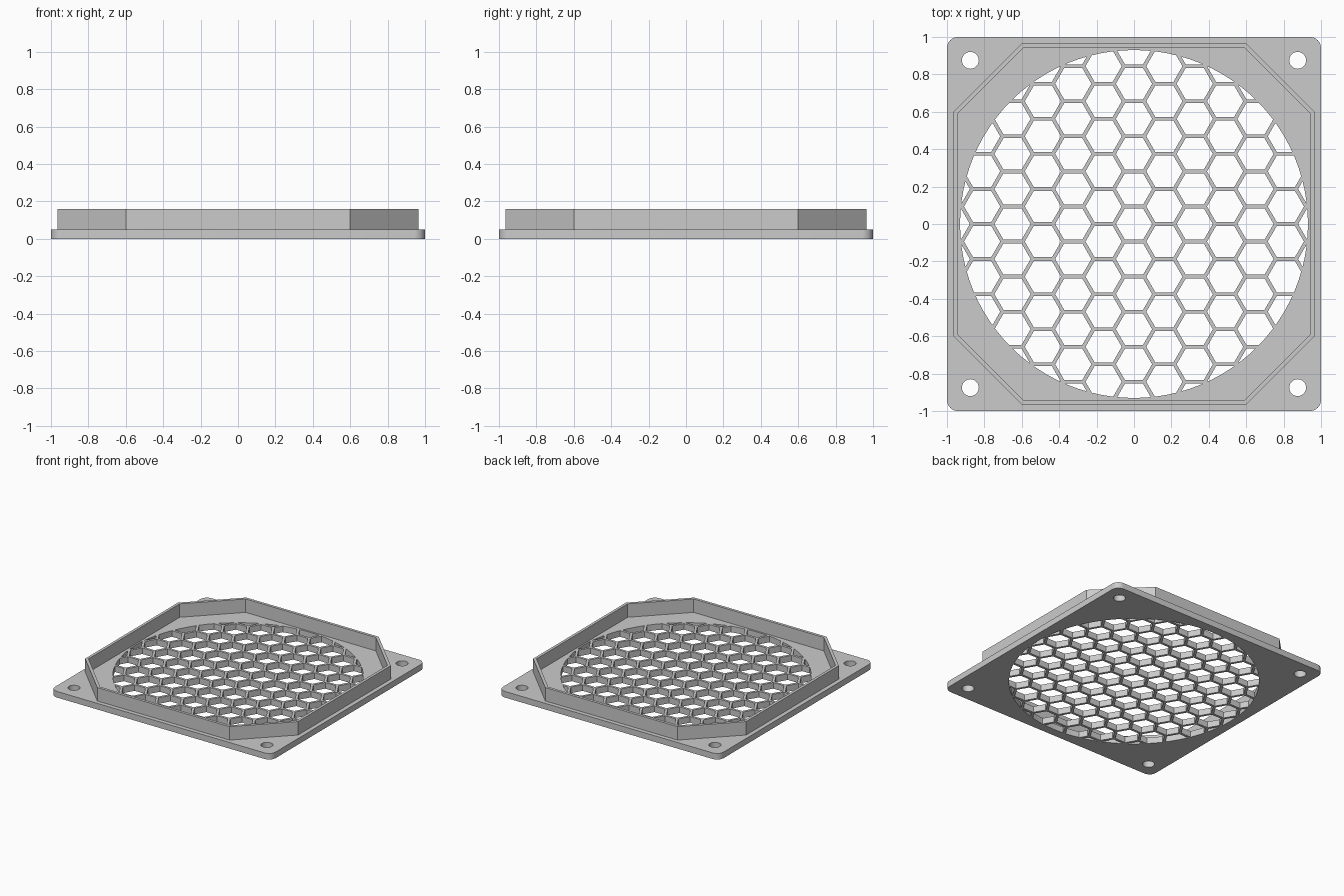
import bpy, bmesh
from math import sin, cos, pi, sqrt
from mathutils import Vector

cube = bpy.data.objects.get("Cube")
if cube:
    bpy.data.objects.remove(cube)

THICK, TOP = 0.05, 0.16
GRILLE_R, PITCH, WALL = 0.93, 0.1875, 0.02

grey = bpy.data.materials.new("plain grey")
grey.use_nodes = True
GREY = (0.6, 0.6, 0.6, 1)
grey.diffuse_color = GREY
grey.node_tree.nodes["Principled BSDF"].inputs["Base Color"].default_value = GREY


def arc(cx, cy, r, n, start=0.0, sweep=2 * pi, closed=True):
    steps = n if closed else n - 1
    return [Vector((cx + r * cos(start + sweep * i / steps),
                    cy + r * sin(start + sweep * i / steps))) for i in range(n)]


def rounded_square(half, r):
    c = half - r
    pts = []
    for k, (sx, sy) in enumerate(((1, 1), (-1, 1), (-1, -1), (1, -1))):
        pts += arc(sx * c, sy * c, r, 9, k * pi / 2, pi / 2, False)
    return pts


def octagon(half, flat):
    pts = []
    for sx, sy in ((1, 1), (-1, 1), (-1, -1), (1, -1)):
        corner = [Vector((sx * half, sy * flat)), Vector((sx * flat, sy * half))]
        pts += corner if sx * sy > 0 else corner[::-1]
    return pts


def clip(poly, boundary):
    """Keep the part of poly inside a convex counter-clockwise boundary."""
    for a, b in zip(boundary, boundary[1:] + boundary[:1]):
        side = [(b - a).cross(p - a) for p in poly]
        kept = []
        for i, p in enumerate(poly):
            j = (i + 1) % len(poly)
            if side[i] >= 0:
                kept.append(p)
            if side[i] * side[j] < 0:
                kept.append(p.lerp(poly[j], side[i] / (side[i] - side[j])))
        poly = kept
        if len(poly) < 3:
            return []
    return poly


def area(poly):
    return sum(p.cross(q) for p, q in zip(poly, poly[1:] + poly[:1])) / 2


def extruded(name, outlines, z0, z1):
    """Fill the first outline, leave the others open, and extrude."""
    curve = bpy.data.curves.new(name, 'CURVE')
    curve.dimensions = '2D'
    curve.fill_mode = 'BOTH'
    curve.extrude = (z1 - z0) / 2
    for outline in outlines:
        spline = curve.splines.new('POLY')
        spline.points.add(len(outline) - 1)
        for point, p in zip(spline.points, outline):
            point.co = (p.x, p.y, 0, 1)
        spline.use_cyclic_u = True
    helper = bpy.data.objects.new(name + " outline", curve)
    bpy.context.collection.objects.link(helper)
    graph = bpy.context.evaluated_depsgraph_get()
    mesh = bpy.data.meshes.new_from_object(helper.evaluated_get(graph))
    bpy.data.objects.remove(helper)
    bpy.data.curves.remove(curve)

    bm = bmesh.new()
    bm.from_mesh(mesh)
    bmesh.ops.remove_doubles(bm, verts=bm.verts, dist=1e-5)
    bmesh.ops.translate(bm, verts=bm.verts, vec=(0, 0, (z0 + z1) / 2))
    bmesh.ops.recalc_face_normals(bm, faces=bm.faces)
    bm.to_mesh(mesh)
    bm.free()
    mesh.materials.clear()
    mesh.materials.append(grey)
    obj = bpy.data.objects.new(name, mesh)
    bpy.context.collection.objects.link(obj)
    bpy.ops.object.select_all(action='DESELECT')
    obj.select_set(True)
    bpy.context.view_layer.objects.active = obj
    bpy.ops.object.shade_smooth_by_angle(angle=pi / 6)
    return obj


# Honeycomb openings, trimmed to the round grille
rim = arc(0, 0, GRILLE_R, 96)
openings = []
for col in range(-6, 7):
    for row in range(-6, 7):
        x = col * PITCH * sqrt(3) / 2
        y = (row + 0.5 * (col % 2)) * PITCH
        cell = clip(arc(x, y, (PITCH - WALL) / sqrt(3), 6), rim)
        if cell and area(cell) > 1e-4:
            openings.append(cell)

# Mounting plate with corner screw holes and grille
screw_holes = [arc(sx * 0.875, sy * 0.875, 0.045, 32)
               for sx in (-1, 1) for sy in (-1, 1)]
extruded("grille_plate", [rounded_square(1, 0.06)] + screw_holes + openings, 0, THICK)

# Raised octagonal collar
extruded("collar", [octagon(0.965, 0.6), octagon(0.942, 0.59)], THICK, TOP)
